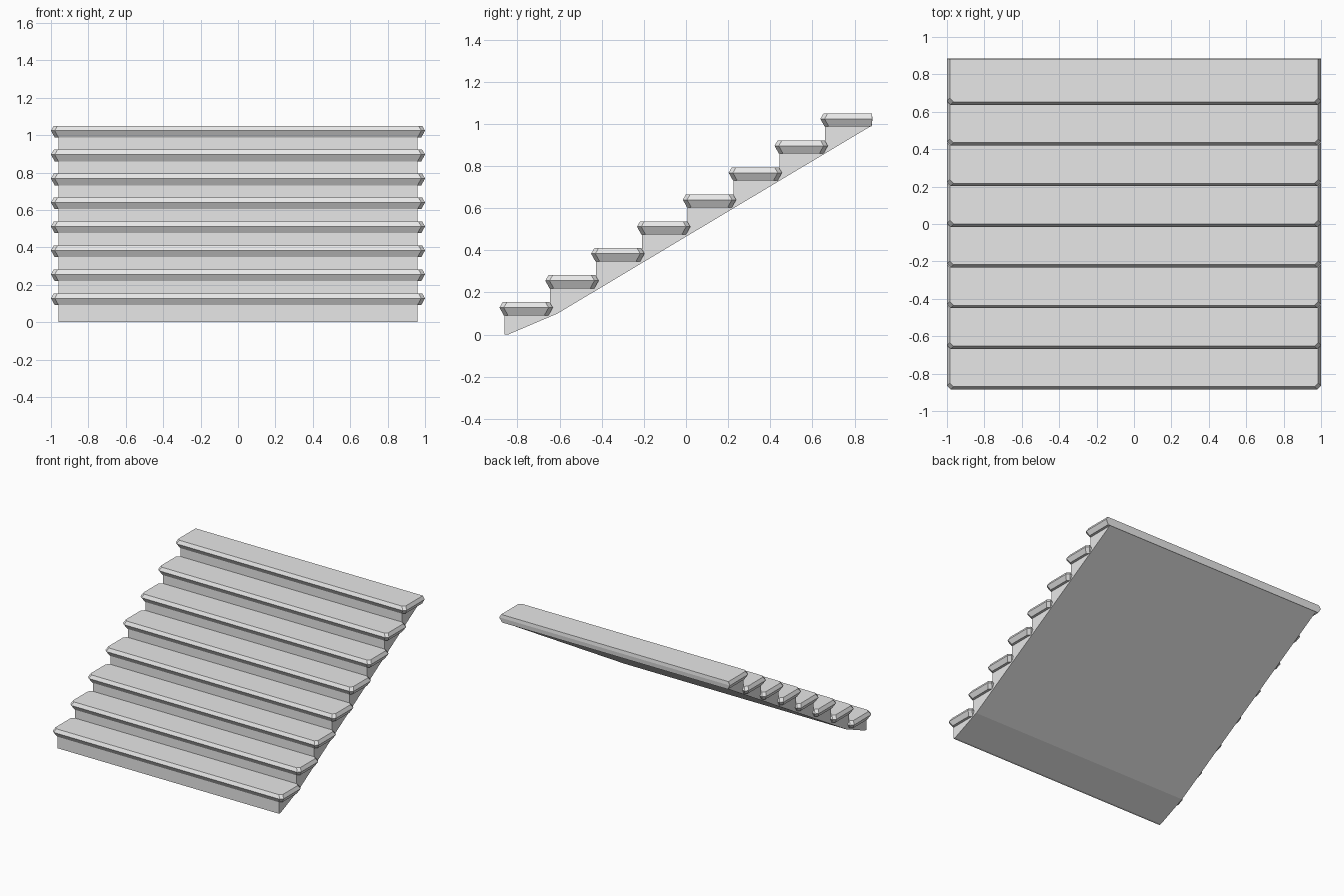
import bpy
import bmesh

STEPS = 8
RUN, RISE = 0.2175, 0.128

cube = bpy.data.objects.get("Cube")
if cube:
    bpy.data.objects.remove(cube, do_unlink=True)

grey = bpy.data.materials.new("light grey")
grey.use_nodes = True
grey.diffuse_color = (0.8, 0.8, 0.8, 1)
grey.node_tree.nodes["Principled BSDF"].inputs["Base Color"].default_value = (0.8, 0.8, 0.8, 1)


def loft(name, rings):
    """Closed solid through rings of matching points."""
    bm = bmesh.new()
    loops = [[bm.verts.new(p) for p in ring] for ring in rings]
    for a, b in zip(loops, loops[1:]):
        for i in range(len(a)):
            j = (i + 1) % len(a)
            bm.faces.new((a[i], a[j], b[j], b[i]))
    bm.faces.new(loops[0])
    bm.faces.new(loops[-1])
    bmesh.ops.recalc_face_normals(bm, faces=bm.faces)
    mesh = bpy.data.meshes.new(name)
    bm.to_mesh(mesh)
    bm.free()
    mesh.materials.append(grey)
    obj = bpy.data.objects.new(name, mesh)
    bpy.context.collection.objects.link(obj)
    return obj


def tread_ring(front, back, inset, back_inset, z, back_cut):
    """Rectangle outline with clipped corners."""
    x, c = 1 - inset, 0.02
    y0, y1 = front + inset, back - back_inset
    return [(-x + c, y0, z), (x - c, y0, z), (x, y0 + c, z), (x, y1 - back_cut, z),
            (x - back_cut, y1, z), (-x + back_cut, y1, z), (-x, y1 - back_cut, z), (-x, y0 + c, z)]


# Stepped body with a sloping underside
profile = [(-0.845, 0), (-0.862, 0)]
for i in range(STEPS):
    top = 0.105 + i * RISE
    y = -0.862 + i * RUN
    profile += [(y, top), (y + RUN if i < STEPS - 1 else 0.878, top)]
profile += [(0.878, 0.99), (-0.61, 0.1)]
loft("stair_body", [[(x, y, z) for y, z in profile] for x in (-0.96, 0.96)])

# Treads with a bevelled top edge and an undercut lower edge
for i in range(STEPS):
    last = i == STEPS - 1
    front = -0.885 + i * RUN
    back = 0.885 if last else front + 0.253
    cut = 0.001 if last else 0.02
    rings = []
    for inset, z in ((0.02, 0.092), (0, 0.128), (0.015, 0.154)):
        back_inset = inset * 0.2 if last else inset
        rings.append(tread_ring(front, back, inset, back_inset, z + i * RISE, cut))
    loft(f"tread_{i + 1}", rings)
